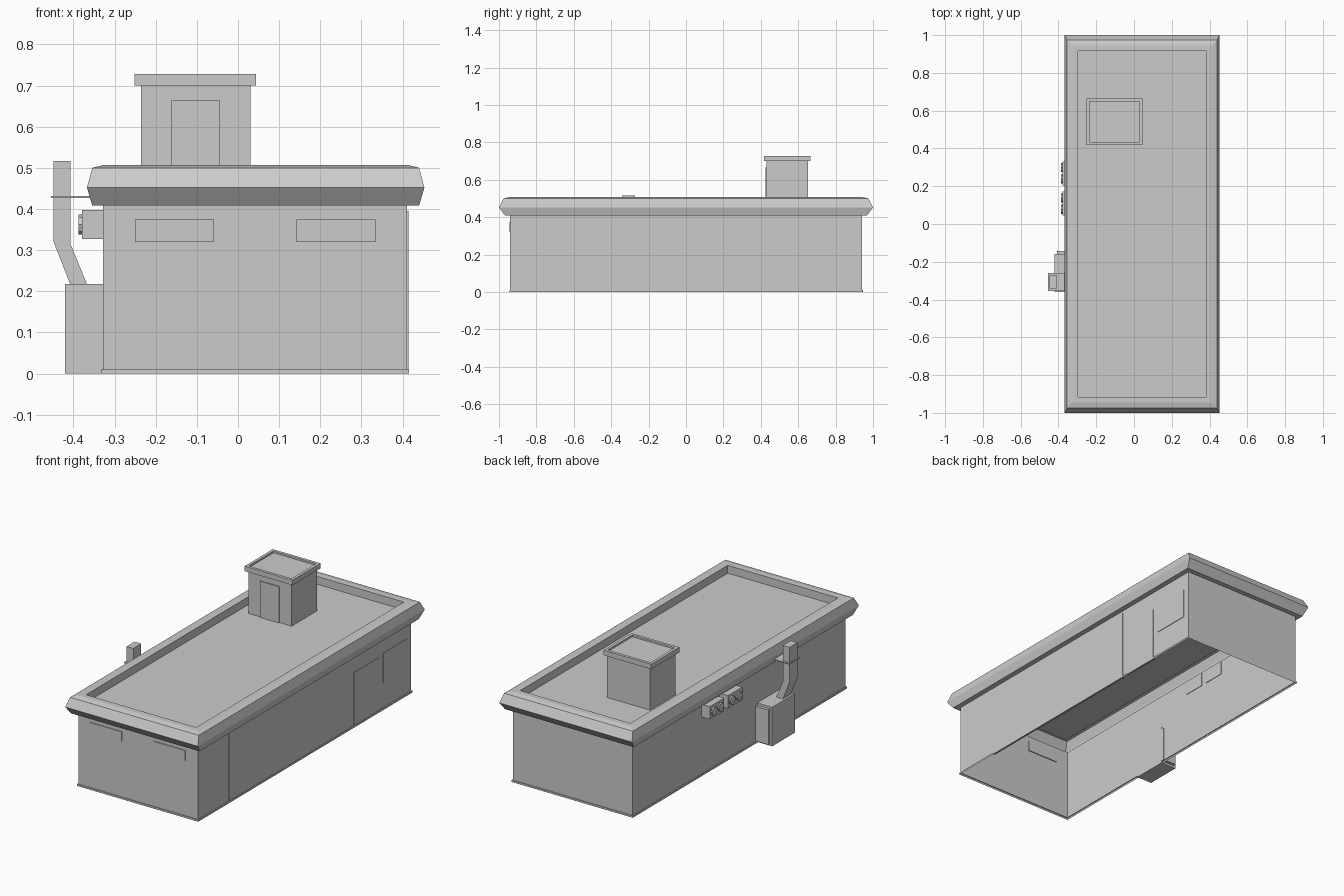
import bpy, bmesh, math

if "Cube" in bpy.data.objects:
    bpy.data.objects.remove(bpy.data.objects["Cube"])


def finish(name, bm, fix_normals=True):
    if fix_normals:
        bmesh.ops.recalc_face_normals(bm, faces=bm.faces)
    me = bpy.data.meshes.new(name)
    bm.to_mesh(me)
    bm.free()
    ob = bpy.data.objects.new(name, me)
    bpy.context.collection.objects.link(ob)
    return ob


def loft_rects(name, rects, cap_end=False, cap_start=False):
    """Stack rectangles (x0, x1, y0, y1, z) and skin neighbouring ones."""
    bm = bmesh.new()
    rings = [[bm.verts.new((x, y, z)) for x, y in
              ((x0, y0), (x1, y0), (x1, y1), (x0, y1))]
             for x0, x1, y0, y1, z in rects]
    for a, b in zip(rings, rings[1:]):
        for i in range(4):
            j = (i + 1) % 4
            bm.faces.new((a[i], a[j], b[j], b[i]))
    if cap_end:
        bm.faces.new(rings[-1])
    if cap_start:
        bm.faces.new(rings[0][::-1])
    return finish(name, bm, False)


def box(name, x0, x1, y0, y1, z0, z1):
    return loft_rects(name, [(x0, x1, y0, y1, z0), (x0, x1, y0, y1, z1)], True, True)


def inset(rect, dx, dy, z):
    x0, x1, y0, y1 = rect
    return (x0 + dx, x1 - dx, y0 + dy, y1 - dy, z)


# Hollow walls with a small plinth at the foot, open underneath
body = (-0.328, 0.411, -0.94, 0.94)
loft_rects("walls", [inset(body, -0.005, -0.005, 0), inset(body, -0.005, -0.005, 0.01),
                     inset(body, 0, 0, 0.01), inset(body, 0, 0, 0.408)])

# Roof: soffit, bevelled eaves, parapet rim and sunken deck
eave = (-0.367, 0.453, -1.0, 1.0)
loft_rects("roof", [inset(body, 0, 0, 0.408), inset(eave, 0.013, 0.033, 0.408),
                    inset(eave, 0, 0, 0.452), inset(eave, 0.013, 0.025, 0.50),
                    inset(eave, 0.04, 0.055, 0.507), inset(eave, 0.07, 0.085, 0.507),
                    inset(eave, 0.07, 0.085, 0.463)], cap_end=True)

# Stair house on the roof with a rimmed cap and a door
box("stair_house", -0.236, 0.03, 0.43, 0.653, 0.463, 0.702)
cap = (-0.251, 0.044, 0.417, 0.665)
loft_rects("stair_house_cap", [inset(cap, 0, 0, 0.70), inset(cap, 0, 0, 0.728),
                               inset(cap, 0.016, 0.016, 0.728),
                               inset(cap, 0.016, 0.016, 0.718)], True, True)
box("stair_house_door", -0.162, -0.045, 0.424, 0.435, 0.463, 0.665)

# Front windows
for i, x in enumerate((-0.25, 0.142)):
    box(f"front_window_{i + 1}", x, x + 0.192, -0.945, -0.935, 0.32, 0.375)

# Shallow panels on the right side: wide shutter, door, window
for name, y0, y1, z0, z1 in (("shutter", -0.67, 0.40, 0.005, 0.395),
                             ("side_door", 0.43, 0.65, 0.005, 0.305),
                             ("side_window", 0.69, 0.90, 0.15, 0.315)):
    box(name, 0.40, 0.414, y0, y1, z0, z1)

# Air conditioners, each with two round fans
for i, yc in enumerate((0.108, 0.268)):
    box(f"air_conditioner_{i + 1}", -0.379, -0.325, yc - 0.063, yc + 0.063, 0.327, 0.398)
    for j, side in enumerate((-1, 1)):
        bpy.ops.mesh.primitive_cylinder_add(
            vertices=8, radius=0.024, depth=0.012,
            location=(-0.381, yc + side * 0.03, 0.362), rotation=(0, math.pi / 2, 0))
        bpy.context.object.name = f"fan_{i + 1}_{j + 1}"

# Boiler cabinet with access panel
box("boiler_cabinet", -0.42, -0.325, -0.36, -0.16, 0, 0.218)
box("boiler_panel", -0.408, -0.325, -0.17, -0.143, 0.012, 0.206)

# Bent flue rising from the cabinet
bm = bmesh.new()
profile = [(-0.407, 0.215), (-0.366, 0.215), (-0.407, 0.315), (-0.407, 0.517),
           (-0.448, 0.517), (-0.448, 0.32)]
near = [bm.verts.new((x, -0.342, z)) for x, z in profile]
far = [bm.verts.new((x, -0.272, z)) for x, z in profile]
bm.faces.new(near)
bm.faces.new(far[::-1])
for i in range(len(profile)):
    j = (i + 1) % len(profile)
    bm.faces.new((near[i], far[i], far[j], near[j]))
finish("flue", bm)

# Thin bracket tying the flue to the eave
box("flue_bracket", -0.455, -0.36, -0.355, -0.26, 0.427, 0.432)
